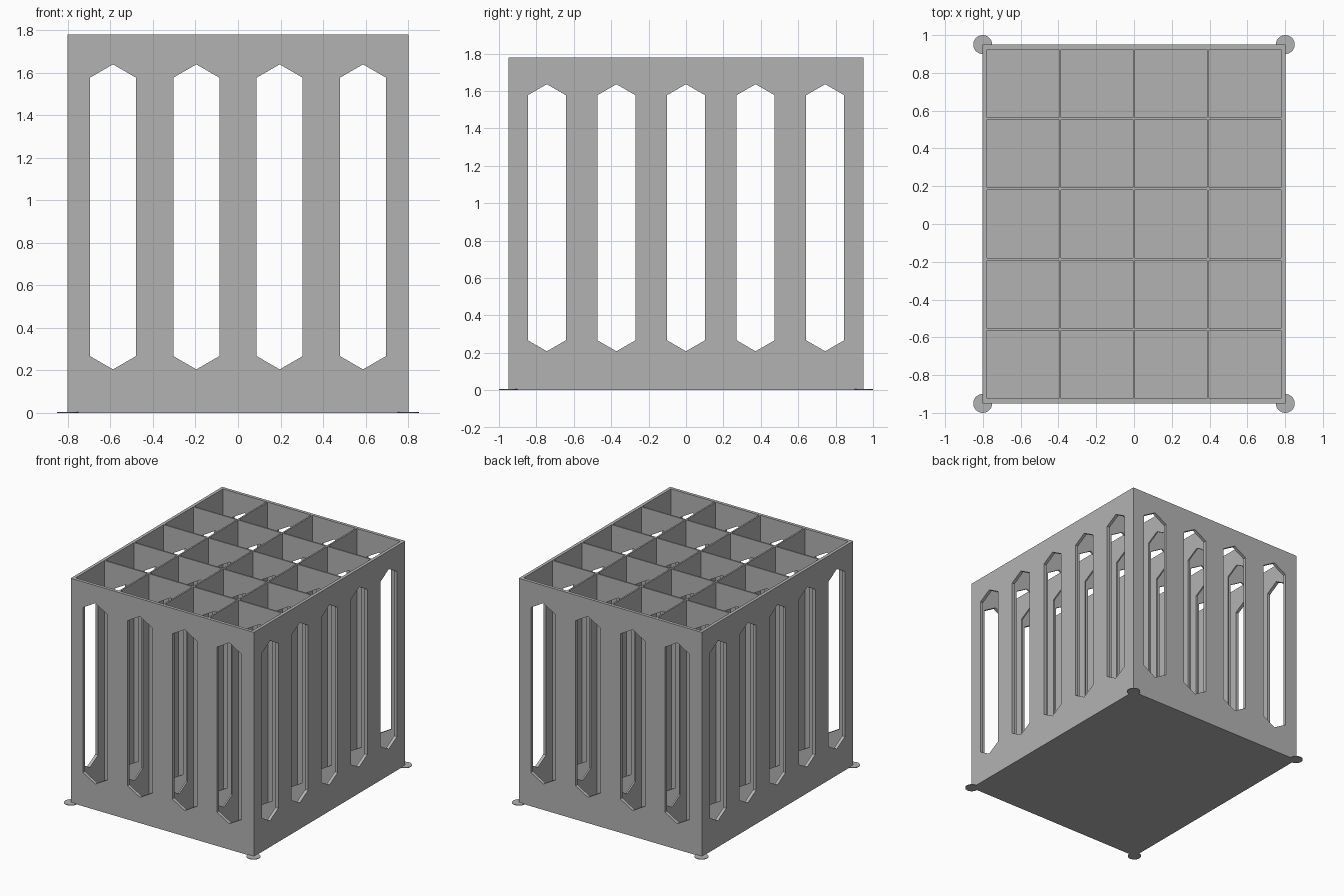
import bpy, bmesh, math
from mathutils import Matrix, Vector

if "Cube" in bpy.data.objects:
    bpy.data.objects.remove(bpy.data.objects["Cube"])

W, D, H = 1.606, 1.898, 1.78       # outer size
WALL, RIB, FLOOR = 0.025, 0.012, 0.025
NX, NY = 4, 5                      # compartments

grey = bpy.data.materials.new("light grey")
grey.diffuse_color = (0.45, 0.45, 0.45, 1)
grey.use_nodes = True
grey.node_tree.nodes["Principled BSDF"].inputs["Base Color"].default_value = grey.diffuse_color


def make(name, bm):
    bmesh.ops.recalc_face_normals(bm, faces=bm.faces)
    me = bpy.data.meshes.new(name)
    bm.to_mesh(me)
    bm.free()
    me.materials.append(grey)
    ob = bpy.data.objects.new(name, me)
    bpy.context.collection.objects.link(ob)
    return ob


def add_box(bm, x, y, z0, sx, sy, sz):
    bmesh.ops.create_cube(bm, size=1, matrix=Matrix.Translation((x, y, z0 + sz / 2))
                          @ Matrix.Diagonal((sx, sy, sz, 1)))


def add_slot(bm, c, width, along_y):
    """Tall slot with pointed ends, running right through the crate."""
    h = width / 2
    tip = h * math.tan(math.radians(30))
    zc, half = 0.922, 0.655
    pts = [(-h, -half), (0, -half - tip), (h, -half), (h, half), (0, half + tip), (-h, half)]

    def place(u, v, w):
        return Vector((c + u, w, zc + v)) if along_y else Vector((w, c + u, zc + v))
    face = bm.faces.new([bm.verts.new(place(u, v, -1.2)) for u, v in pts])
    ext = bmesh.ops.extrude_face_region(bm, geom=[face])
    verts = [g for g in ext["geom"] if isinstance(g, bmesh.types.BMVert)]
    bmesh.ops.translate(bm, verts=verts, vec=(0, 2.4, 0) if along_y else (2.4, 0, 0))


# Compartment grid
px = (W - 2 * WALL + RIB) / NX
py = (D - 2 * WALL + RIB) / NY
xs = [(i - (NX - 1) / 2) * px for i in range(NX)]
ys = [(j - (NY - 1) / 2) * py for j in range(NY)]

# Solid block to be hollowed
bm = bmesh.new()
add_box(bm, 0, 0, 0, W, D, H)
crate = make("crate", bm)

# Cutters: compartments, front-to-back slots, side-to-side slots
cells = bmesh.new()
for x in xs:
    for y in ys:
        add_box(cells, x, y, FLOOR, px - RIB, py - RIB, H)
front_slots = bmesh.new()
for x in xs:
    add_slot(front_slots, x, 0.216, True)
side_slots = bmesh.new()
for y in ys:
    add_slot(side_slots, y, 0.204, False)

bpy.context.view_layer.objects.active = crate
for name, cut in (("compartment_cutter", cells), ("front_slot_cutter", front_slots),
                  ("side_slot_cutter", side_slots)):
    cutter = make(name, cut)
    cutter.hide_render = True
    mod = crate.modifiers.new(name, "BOOLEAN")
    mod.operation, mod.solver, mod.object = "DIFFERENCE", "EXACT", cutter
    bpy.ops.object.modifier_apply(modifier=mod.name)
    bpy.data.objects.remove(cutter)

# Thin round pads under the corners
for sx in (-1, 1):
    for sy in (-1, 1):
        bm = bmesh.new()
        bmesh.ops.create_cone(bm, cap_ends=True, segments=32, radius1=0.05, radius2=0.05, depth=0.005,
                              matrix=Matrix.Translation((sx * 0.801, sy * 0.95, 0.0025)))
        make("corner_pad", bm)
